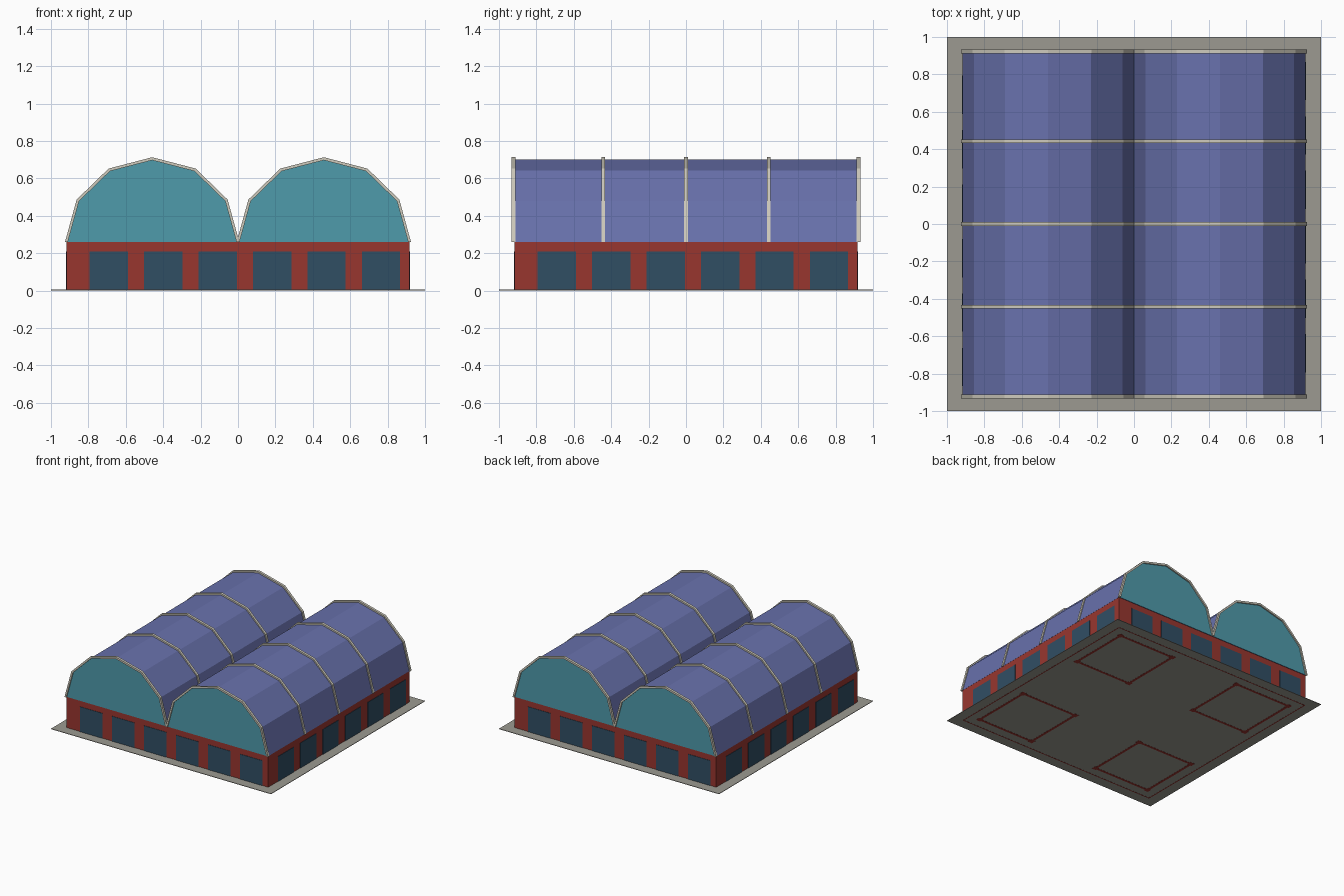
import bpy
import math

if "Cube" in bpy.data.objects:
    bpy.data.objects.remove(bpy.data.objects["Cube"])


def make_material(name, r, g, b):
    col = tuple(((c / 255 + 0.055) / 1.055) ** 2.4 for c in (r, g, b)) + (1.0,)
    m = bpy.data.materials.new(name)
    m.diffuse_color = col
    m.use_nodes = True
    m.node_tree.nodes["Principled BSDF"].inputs["Base Color"].default_value = col
    return m


BRICK = make_material("brick red", 152, 54, 47)
PANE = make_material("dark window blue", 48, 78, 100)
ROOF = make_material("roof blue", 104, 113, 172)
GABLE = make_material("gable teal", 79, 155, 171)
STONE = make_material("grey paving", 156, 154, 145)
RIB = make_material("pale rib", 206, 202, 188)


def add_mesh(name, verts, faces, *mats):
    me = bpy.data.meshes.new(name)
    me.from_pydata(verts, [], faces)
    for m in mats:
        me.materials.append(m)
    ob = bpy.data.objects.new(name, me)
    bpy.context.collection.objects.link(ob)
    return ob


def box(name, lo, hi, mat):
    bpy.ops.mesh.primitive_cube_add(size=1, location=[(a + b) / 2 for a, b in zip(lo, hi)])
    ob = bpy.context.object
    ob.name = name
    ob.scale = [b - a for a, b in zip(lo, hi)]
    ob.data.materials.append(mat)
    return ob


def arch(cx, a, b):
    """Six-sided half ellipse standing on the wall top, from right to left."""
    return [(cx + a * math.cos(i * math.pi / 6), EAVE + b * math.sin(i * math.pi / 6))
            for i in range(7)]


def prism(name, outline, y0, y1, *mats):
    n = len(outline)
    verts = [(x, y, z) for y in (y0, y1) for x, z in outline]
    faces = [(i, i + n, (i + 1) % n + n, (i + 1) % n) for i in range(n)]
    faces += [tuple(range(n)), tuple(reversed(range(n, 2 * n)))]
    return add_mesh(name, verts, faces, *mats)


HALF, EAVE, SPAN = 0.917, 0.26, 0.459

# Paving and brick base
box("paving", (-1, -1, 0.001), (1, 1, 0.005), STONE)
box("brick_base", (-HALF, -HALF, 0.002), (HALF, HALF, EAVE), BRICK)

# Six tall windows on each wall, repeated by quarter turns
for side in range(4):
    for i in range(6):
        x = -0.793 + i * 0.291
        w = box("window", (x, -HALF - 0.003, 0.005), (x + 0.205, -HALF + 0.003, 0.21), PANE)
        turn = side * math.pi / 2
        px, py = w.location.x, w.location.y
        w.location.x = px * math.cos(turn) - py * math.sin(turn)
        w.location.y = px * math.sin(turn) + py * math.cos(turn)
        w.rotation_euler.z = turn

# Twin barrel vaults with coloured gable ends, and their ribs
for cx in (-SPAN, SPAN):
    vault = prism("vault", arch(cx, SPAN, 0.44), -0.922, 0.922, ROOF, GABLE)
    for p in vault.data.polygons:
        p.material_index = int(abs(p.normal.y) > 0.9)
    for y in (-0.922, -0.443, 0, 0.443, 0.922):
        outer, inner = arch(cx, 0.466, 0.453), arch(cx, 0.451, 0.437)
        n = len(outer)
        ring = outer + inner[::-1]
        verts = [(x, yy, z) for yy in (y - 0.01, y + 0.01) for x, z in ring]
        m = 2 * n
        faces = [(i, i + m, (i + 1) % m + m, (i + 1) % m) for i in range(m)]
        for i in range(n - 1):
            j = m - 1 - i
            faces += [(i, i + 1, j - 1, j), (j + m, j - 1 + m, i + 1 + m, i + m)]
        add_mesh("rib", verts, faces, RIB)


# Foundation frames flush with the underside
def frame(cx, cy, half, bar, post):
    for s in (-half, half):
        box("footing_beam", (cx - half, cy + s - bar, 0), (cx + half, cy + s + bar, 0.003), BRICK)
        box("footing_beam", (cx + s - bar, cy - half, 0), (cx + s + bar, cy + half, 0.003), BRICK)
        for t in (-half, half):
            box("footing_post", (cx + s - post, cy + t - post, 0),
                (cx + s + post, cy + t + post, 0.004), BRICK)


for cx in (-0.57, 0.57):
    for cy in (-0.57, 0.57):
        frame(cx, cy, 0.255, 0.01, 0.02)
frame(0, 0, 0.912, 0.004, 0.004)
